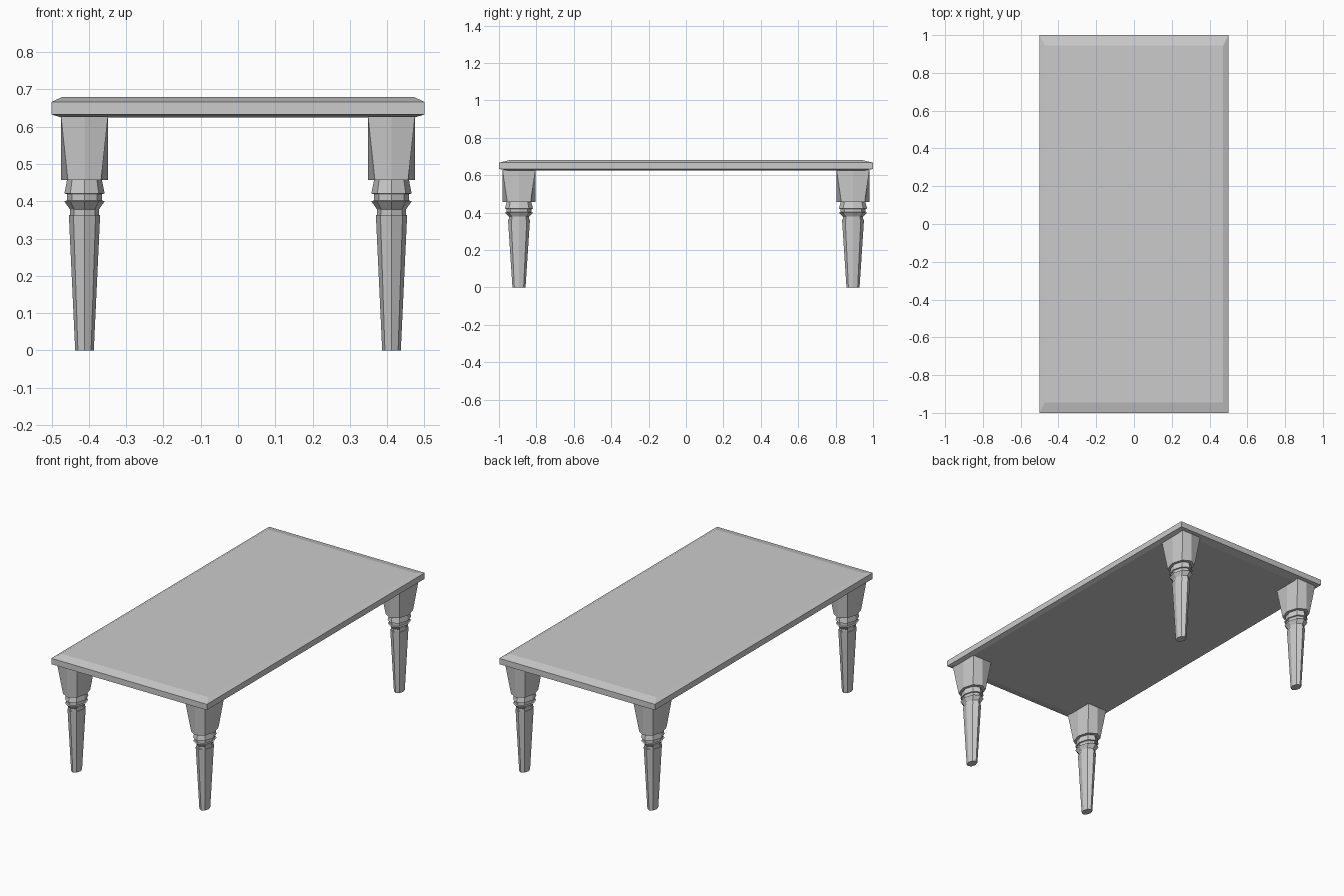
import bpy, bmesh
from math import cos, sin, pi

if "Cube" in bpy.data.objects:
    bpy.data.objects.remove(bpy.data.objects["Cube"])

SIDES = 8
LEG_X, LEG_Y = 0.412, 0.893   # leg centre
STRETCH = 1.4                 # legs are deeper in y than in x


def octagon(r, z):
    return [(r * cos(2 * pi * i / SIDES), r * sin(2 * pi * i / SIDES) * STRETCH, z)
            for i in range(SIDES)]


def square(h, z):
    # same vertex count as the octagon: edge midpoints and corners
    pts = []
    for i in range(SIDES):
        c, s = cos(2 * pi * i / SIDES), sin(2 * pi * i / SIDES)
        m = max(abs(c), abs(s))
        pts.append((h * c / m, h * s / m * STRETCH, z))
    return pts


def rect(hx, hy, z):
    return [(-hx, -hy, z), (hx, -hy, z), (hx, hy, z), (-hx, hy, z)]


def loft(name, rings, location=(0, 0, 0)):
    bm = bmesh.new()
    loops = [[bm.verts.new(p) for p in ring] for ring in rings]
    for a, b in zip(loops, loops[1:]):
        n = len(a)
        for i in range(n):
            bm.faces.new((a[i], a[(i + 1) % n], b[(i + 1) % n], b[i]))
    bm.faces.new(loops[0][::-1])
    bm.faces.new(loops[-1])
    bmesh.ops.recalc_face_normals(bm, faces=bm.faces)
    mesh = bpy.data.meshes.new(name)
    bm.to_mesh(mesh)
    bm.free()
    obj = bpy.data.objects.new(name, mesh)
    obj.location = location
    bpy.context.collection.objects.link(obj)
    return obj


# table top with chamfered upper and lower rims
loft("table_top", [rect(0.475, 0.95, 0.625), rect(0.5, 1.0, 0.633),
                   rect(0.5, 1.0, 0.667), rect(0.472, 0.945, 0.68)])

# turned leg profile (radius, height), ending in a square head
profile = [(0.025, 0), (0.042, 0.363), (0.039, 0.363), (0.039, 0.378),
           (0.054, 0.4), (0.047, 0.402), (0.047, 0.419), (0.054, 0.421),
           (0.047, 0.457), (0.063, 0.457)]
rings = [octagon(r, z) for r, z in profile] + [square(0.063, 0.628)]

for sy, end in ((-1, "front"), (1, "back")):
    for sx, side in ((-1, "left"), (1, "right")):
        loft(f"{end}_{side}_leg", rings, (sx * LEG_X, sy * LEG_Y, 0))
